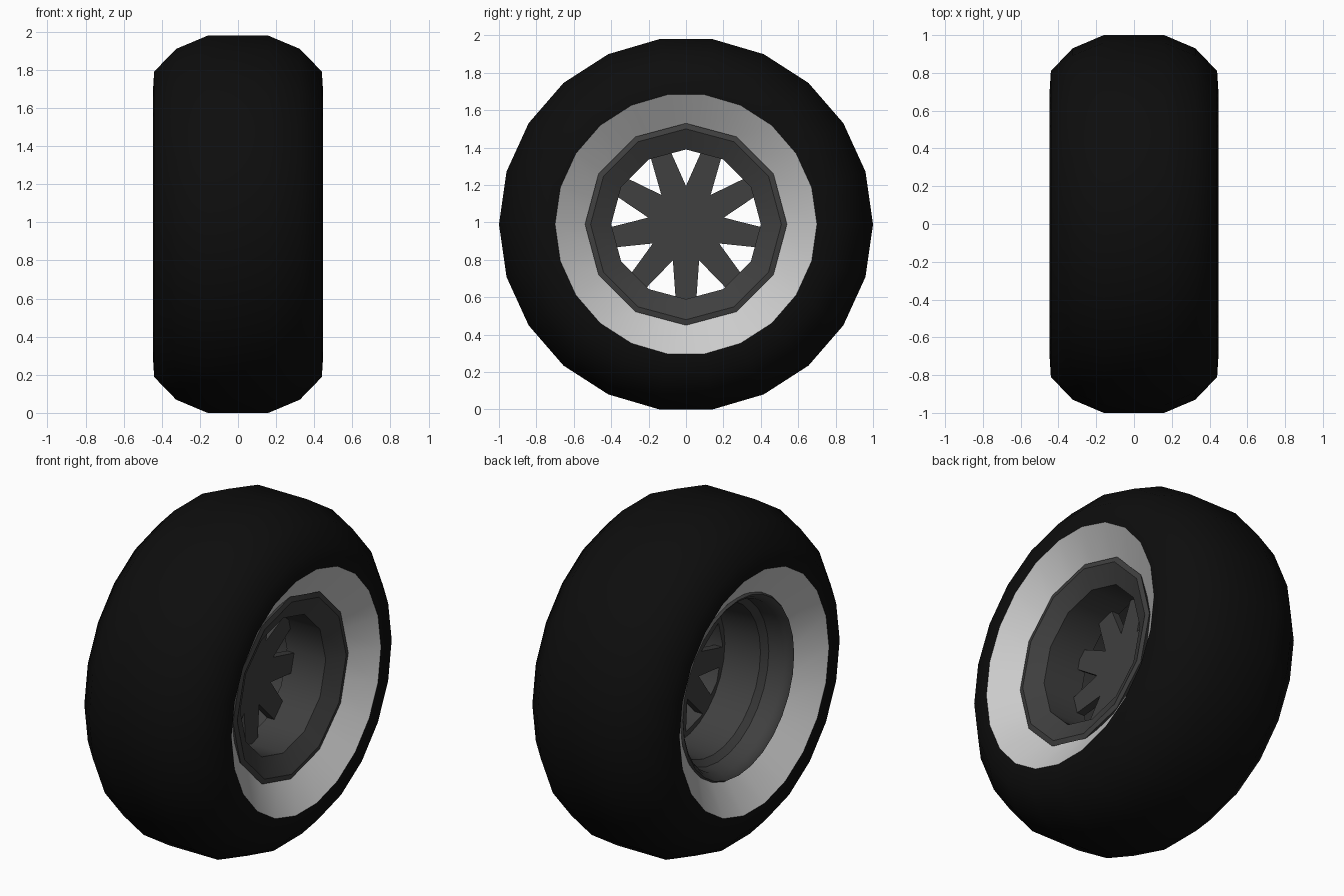
import bpy, bmesh
from math import sin, cos, radians, tau

if "Cube" in bpy.data.objects:
    bpy.data.objects.remove(bpy.data.objects["Cube"])

CZ = 0.99  # axle height


def material(name, v):
    m = bpy.data.materials.new(name)
    m.diffuse_color = (v, v, v, 1)
    m.use_nodes = True
    m.node_tree.nodes["Principled BSDF"].inputs["Base Color"].default_value = m.diffuse_color
    return m


RUBBER = material("black_rubber", 0.004)
METAL = material("dark_metal", 0.05)


def finish(name, bm, mat, angle):
    bmesh.ops.recalc_face_normals(bm, faces=bm.faces)
    me = bpy.data.meshes.new(name)
    bm.to_mesh(me)
    bm.free()
    if mat:
        me.materials.append(mat)
    if angle:
        me.shade_smooth()
        me.set_sharp_from_angle(angle=radians(angle))
    ob = bpy.data.objects.new(name, me)
    ob.location.z = CZ
    bpy.context.collection.objects.link(ob)
    return ob


def revolve(name, profile, sides, mat=None, angle=45):
    """Spin a closed (x, radius) loop about the x axis."""
    bm = bmesh.new()
    rings = [[bm.verts.new((x, r * cos(tau * i / sides), r * sin(tau * i / sides)))
              for x, r in profile] for i in range(sides)]
    n = len(profile)
    for i in range(sides):
        a, b = rings[i], rings[(i + 1) % sides]
        for j in range(n):
            k = (j + 1) % n
            bm.faces.new((a[j], a[k], b[k], b[j]))
    return finish(name, bm, mat, angle)


# Tyre tread and shoulders
half = [(0.16, 1.0), (0.325, 0.93), (0.44, 0.81), (0.447, 0.70), (0.28, 0.66), (0.28, 0.58)]
revolve("tyre", half + [(-x, r) for x, r in reversed(half)], 22, RUBBER, 60)

# Pale dished sidewalls on both sides
for side, s in (("outer", 1), ("inner", -1)):
    revolve(side + "_sidewall", [(s * 0.447, 0.70), (s * 0.31, 0.50), (s * 0.28, 0.66)], 22)

# Twelve-sided front rim with a thin raised edge
revolve("front_rim", [(0.345, 0.54), (0.352, 0.51), (0.295, 0.40), (0.04, 0.40),
                      (0.04, 0.46), (0.28, 0.50)], 12, METAL, 40)

# Rounder stepped barrel open to the back
revolve("rear_barrel", [(-0.33, 0.53), (-0.345, 0.52), (-0.335, 0.505), (-0.30, 0.485),
                        (-0.21, 0.475), (-0.18, 0.44), (0.05, 0.42),
                        (0.05, 0.47), (-0.28, 0.51)], 28, METAL, 40)

# Nine-spoke hub plate
bm = bmesh.new()
outline = []
for k in range(9):
    a = -90 + 40 * k
    outline += [(0.41, a - 7.7), (0.41, a + 7.7), (0.205, a + 20)]
front, back = [[bm.verts.new((x, r * cos(radians(a)), r * sin(radians(a)))) for r, a in outline]
               for x in (0.09, 0.04)]
bm.faces.new(front)
bm.faces.new(back[::-1])
n = len(outline)
for i in range(n):
    j = (i + 1) % n
    bm.faces.new((front[i], back[i], back[j], front[j]))
finish("spoked_hub", bm, METAL, 0)
